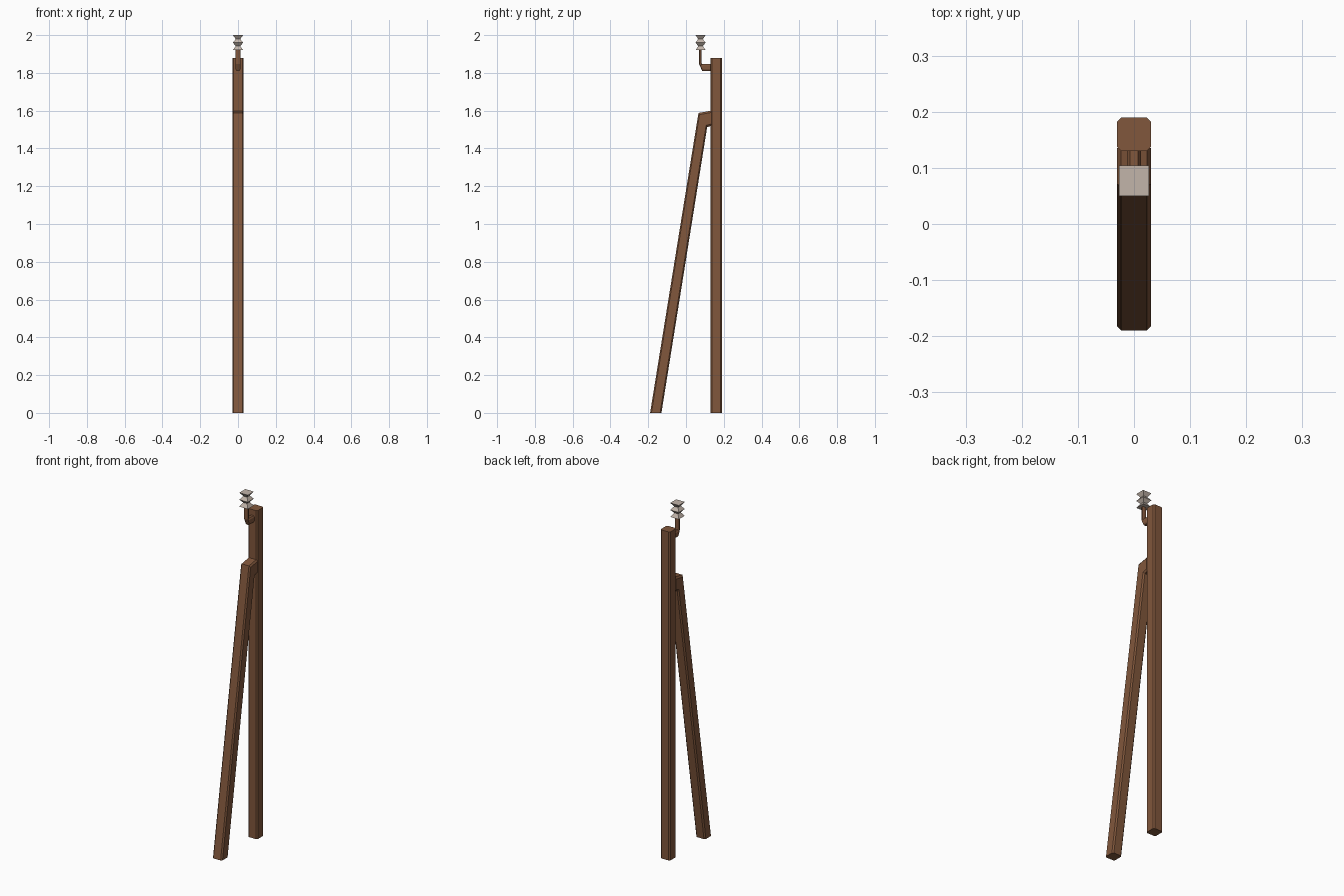
import bpy, bmesh

if "Cube" in bpy.data.objects:
    bpy.data.objects.remove(bpy.data.objects["Cube"])


def material(name, rgb):
    m = bpy.data.materials.new(name)
    m.diffuse_color = (*rgb, 1)
    m.use_nodes = True
    m.node_tree.nodes["Principled BSDF"].inputs["Base Color"].default_value = m.diffuse_color
    return m


wood = material("brown_wood", (0.22, 0.095, 0.045))
ceramic = material("pale_ceramic", (0.54, 0.46, 0.40))


def loft(name, rings, mat):
    """Skin a list of equal-length point rings and cap both ends."""
    bm = bmesh.new()
    vs = [[bm.verts.new(p) for p in r] for r in rings]
    n = len(vs[0])
    for a, b in zip(vs, vs[1:]):
        for i in range(n):
            j = (i + 1) % n
            bm.faces.new((a[i], a[j], b[j], b[i]))
    bm.faces.new(vs[0])
    bm.faces.new(vs[-1])
    bmesh.ops.recalc_face_normals(bm, faces=bm.faces)
    me = bpy.data.meshes.new(name)
    bm.to_mesh(me)
    bm.free()
    me.materials.append(mat)
    ob = bpy.data.objects.new(name, me)
    bpy.context.collection.objects.link(ob)
    return ob


def beam_ring(outer, inner, half, c):
    """Chamfered rectangle spanning two (y, z) points; c is the chamfer fraction."""
    def at(x, t):
        y, z = (o + (i - o) * t for o, i in zip(outer, inner))
        return (x * half, y, z)
    k = 1 - 2 * c
    return [at(x, t) for x, t in ((-k, 0), (k, 0), (1, c), (1, 1 - c),
                                  (k, 1), (-k, 1), (-1, 1 - c), (-1, c))]


def beam(name, pairs, half, c=0.12):
    return loft(name, [beam_ring(o, i, half, c) for o, i in pairs], wood)


# upright post
beam("post", [((0.13, 0), (0.19, 0)), ((0.13, 1.88), (0.19, 1.88))], 0.03)

# leaning brace that bends into the post
beam("brace", [((-0.19, 0), (-0.13, 0)),
               ((0.066, 1.588), (0.112, 1.513)),
               ((0.135, 1.6), (0.135, 1.52))], 0.03)

# bent bracket carrying the insulator
beam("bracket", [((0.135, 1.81), (0.135, 1.848)),
                 ((0.086, 1.81), (0.084, 1.848)),
                 ((0.069, 1.848), (0.083, 1.852)),
                 ((0.069, 1.93), (0.083, 1.93))], 0.0125, 0.2)

# square stacked insulator: alternating wide rims and narrow waists
cy = 0.077
profile = [(0.027, 1.92), (0.012, 1.942), (0.027, 1.96), (0.012, 1.979), (0.027, 2.0)]
loft("insulator", [[(sx * r, cy + sy * r, z)
                    for sx, sy in ((-1, -1), (1, -1), (1, 1), (-1, 1))]
                   for r, z in profile], ceramic)
